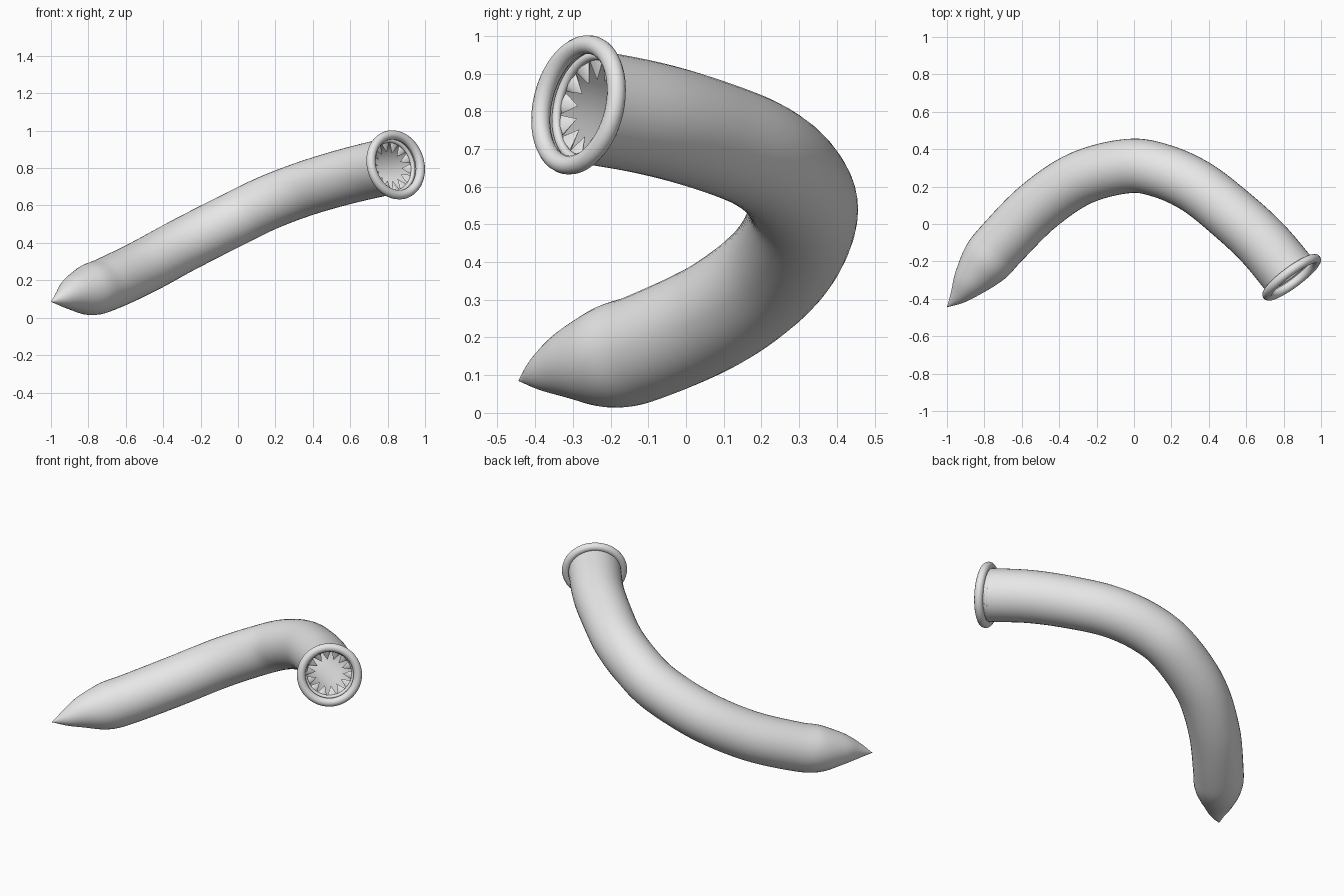
import bpy, bmesh, math
from mathutils import Vector

if "Cube" in bpy.data.objects:
    bpy.data.objects.remove(bpy.data.objects["Cube"])

grey = bpy.data.materials.new("plain grey")
grey.diffuse_color = (0.8, 0.8, 0.8, 1)
grey.use_nodes = True
grey.node_tree.nodes["Principled BSDF"].inputs["Base Color"].default_value = grey.diffuse_color


def finish(bm, name, angle=40):
    bmesh.ops.recalc_face_normals(bm, faces=bm.faces)
    me = bpy.data.meshes.new(name)
    bm.to_mesh(me)
    bm.free()
    ob = bpy.data.objects.new(name, me)
    bpy.context.collection.objects.link(ob)
    me.materials.append(grey)
    bpy.ops.object.select_all(action='DESELECT')
    ob.select_set(True)
    bpy.context.view_layer.objects.active = ob
    bpy.ops.object.shade_smooth_by_angle(angle=math.radians(angle))
    return ob


def bridge(bm, a, b):
    n = len(a)
    for i in range(n):
        bm.faces.new((a[i], a[(i + 1) % n], b[(i + 1) % n], b[i]))


# Mouth frame: centre, outward axis and two directions across the opening
MOUTH = Vector((0.843, -0.285, 0.817))
AXIS = Vector((0.58, -0.78, 0.19)).normalized()
SIDE = AXIS.cross(Vector((0, 0, 1))).normalized()
UP = SIDE.cross(AXIS)


def mouth_point(r, a, d):
    return MOUTH + (SIDE * math.cos(a) + UP * math.sin(a)) * r - AXIS * d


# Body: centre line points with radius (x, y, z, r)
path = [(-1.0, -0.445, 0.085, 0.0), (-0.935, -0.38, 0.107, 0.052),
        (-0.872, -0.30, 0.130, 0.098), (-0.79, -0.20, 0.149, 0.137),
        (-0.70, -0.095, 0.180, 0.143), (-0.51, 0.095, 0.270, 0.145),
        (-0.285, 0.245, 0.392, 0.145), (-0.03, 0.31, 0.522, 0.145),
        (0.15, 0.283, 0.610, 0.145), (0.335, 0.198, 0.682, 0.146),
        (0.515, 0.058, 0.738, 0.148), (0.685, -0.098, 0.782, 0.150),
        (0.843, -0.285, 0.817, 0.152)]
P = [Vector(p) for p in path]
P = [P[0] * 2 - P[1]] + P + [P[-1] * 2 - P[-2]]
samples = []
STEPS = 8
for i in range(1, len(P) - 2):
    a, b, c, d = P[i - 1:i + 3]
    for s in range(STEPS):
        t = s / STEPS
        samples.append(0.5 * (2 * b + (c - a) * t + (2 * a - 5 * b + 4 * c - d) * t * t
                              + (3 * b - a - 3 * c + d) * t ** 3))
samples.append(P[-2])

bm = bmesh.new()
SEG = 40
rings = []
for i in range(1, len(samples)):
    c = samples[i].to_3d()
    nxt = samples[min(i + 1, len(samples) - 1)].to_3d()
    t = (nxt - samples[i - 1].to_3d()).normalized()
    if i == len(samples) - 1:
        t = AXIS
    u = t.cross(Vector((0, 0, 1))).normalized()
    v = u.cross(t)
    r = max(samples[i].w, 0.003)
    rings.append([bm.verts.new(c + (u * math.cos(k * math.tau / SEG)
                                    + v * math.sin(k * math.tau / SEG)) * r) for k in range(SEG)])
for a, b in zip(rings, rings[1:]):
    bridge(bm, a, b)
tip = bm.verts.new(samples[0].to_3d())
for k in range(SEG):
    bm.faces.new((tip, rings[0][(k + 1) % SEG], rings[0][k]))
finish(bm, "body", 60)


# Rounded rings around the mouth
def ring(name, major, minor, depth, n=48, m=14):
    bm = bmesh.new()
    loops = []
    for i in range(n):
        a = i * math.tau / n
        loops.append([bm.verts.new(mouth_point(major + minor * math.cos(j * math.tau / m), a,
                                               depth + minor * math.sin(j * math.tau / m)))
                      for j in range(m)])
    for i in range(n):
        bridge(bm, loops[i], loops[(i + 1) % n])
    finish(bm, name, 60)


ring("outer_lip", 0.163, 0.025, 0.0)
ring("inner_gum", 0.140, 0.012, 0.035)

# Teeth: flattened cones pointing to the middle of the mouth
TEETH = 14
bm = bmesh.new()
for i in range(TEETH):
    a = i * math.tau / TEETH + 0.1
    tip = bm.verts.new(mouth_point(0.078, a, 0.055))
    base = []
    for j in range(10):
        w = j * math.tau / 10
        base.append(bm.verts.new(mouth_point(0.138, a + 0.215 * math.cos(w),
                                             0.047 + 0.014 * math.sin(w))))
    for j in range(10):
        bm.faces.new((base[j], base[(j + 1) % 10], tip))
    bm.faces.new(base[::-1])
finish(bm, "teeth", 50)
